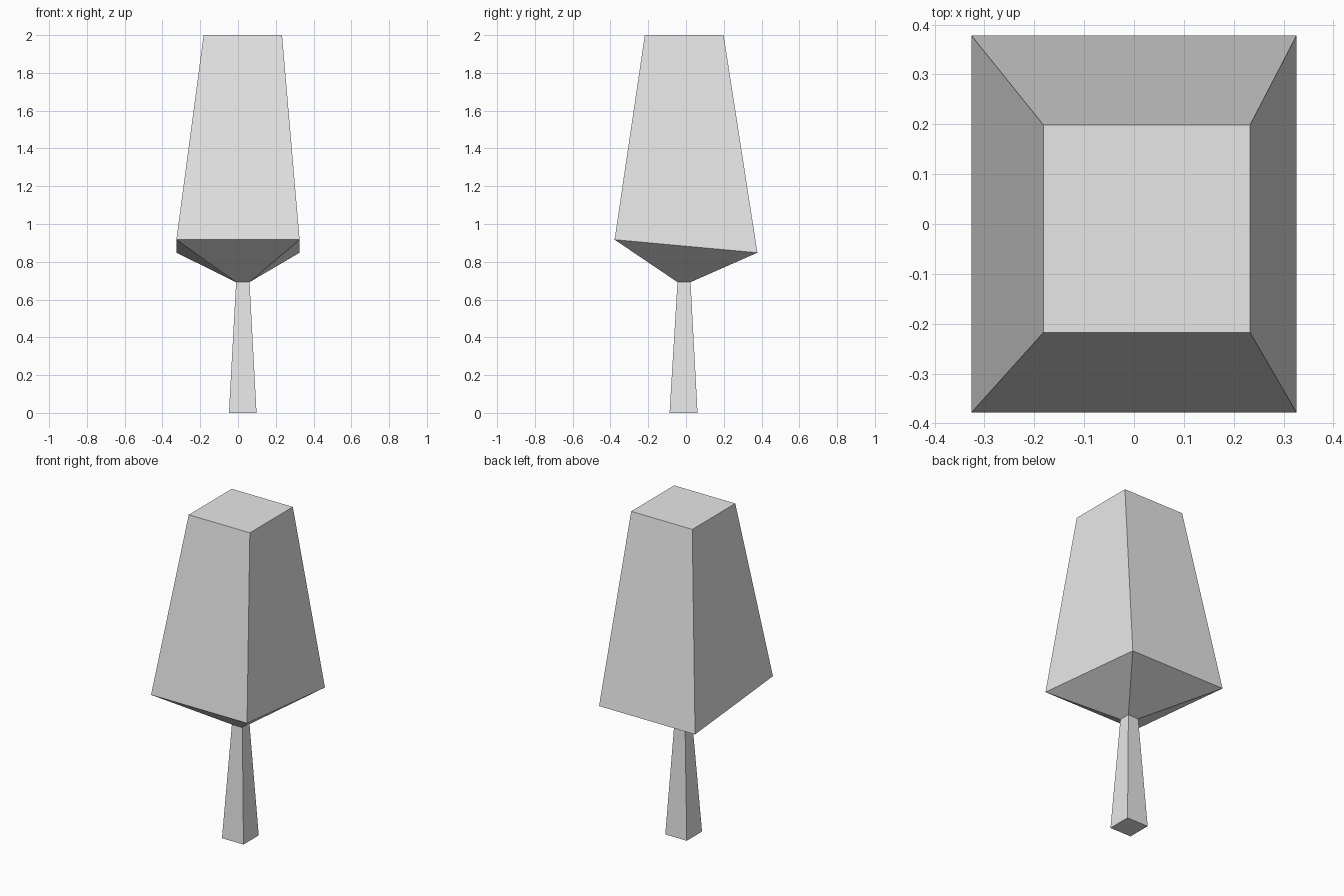
import bpy
import bmesh

cube = bpy.data.objects.get("Cube")
if cube:
    bpy.data.objects.remove(cube, do_unlink=True)

GREY = (0.8, 0.8, 0.8, 1.0)
grey = bpy.data.materials.new("plain grey")
grey.use_nodes = True
grey.diffuse_color = GREY
grey.node_tree.nodes["Principled BSDF"].inputs["Base Color"].default_value = GREY


def section(x0, x1, y0, y1, z_front, z_back):
    """Rectangular cross-section whose front and back edges may differ in height."""
    return [(x0, y0, z_front), (x1, y0, z_front), (x1, y1, z_back), (x0, y1, z_back)]


def loft(name, sections, cap_bottom=False, cap_top=False):
    """Flat-sided part running upwards through four-cornered sections."""
    bm = bmesh.new()
    rings = [[bm.verts.new(p) for p in s] for s in sections]
    for low, high in zip(rings, rings[1:]):
        for i in range(4):
            j = (i + 1) % 4
            bm.faces.new((low[i], low[j], high[j], high[i]))
    if cap_bottom:
        bm.faces.new(rings[0][::-1])
    if cap_top:
        bm.faces.new(rings[-1])
    mesh = bpy.data.meshes.new(name)
    bm.to_mesh(mesh)
    bm.free()
    mesh.materials.append(grey)
    obj = bpy.data.objects.new(name, mesh)
    bpy.context.collection.objects.link(obj)
    return obj


foot = section(-0.048, 0.098, -0.087, 0.061, 0, 0)
neck = section(-0.01, 0.061, -0.045, 0.024, 0.692, 0.692)
brim = section(-0.326, 0.326, -0.378, 0.378, 0.917, 0.848)
top = section(-0.182, 0.233, -0.218, 0.199, 2, 2)

# Tapered trunk, and the crown that flares from its neck
loft("trunk", [foot, neck], cap_bottom=True)
loft("crown", [neck, brim, top], cap_top=True)
